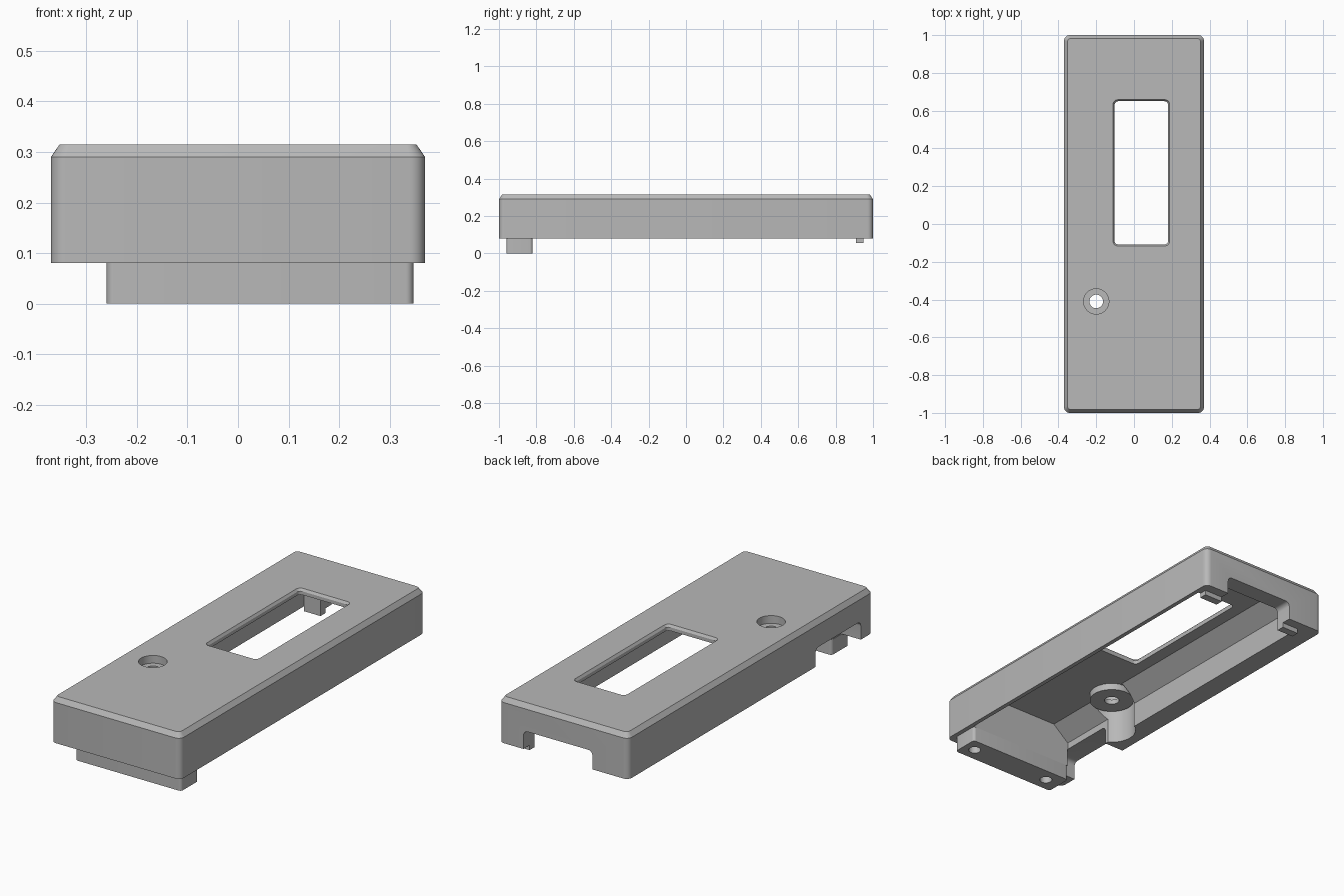
import bpy, bmesh, math

cube = bpy.data.objects.get("Cube")
if cube:
    bpy.data.objects.remove(cube, do_unlink=True)

grey = bpy.data.materials.new("plain_grey")
grey.use_nodes = True
grey.diffuse_color = (0.48, 0.48, 0.48, 1)
grey.node_tree.nodes["Principled BSDF"].inputs["Base Color"].default_value = (0.48, 0.48, 0.48, 1)


def rounded(u0, u1, v0, v1, r, steps=6):
    """Counter-clockwise outline of a rounded rectangle."""
    pts = []
    corners = [(u1 - r, v1 - r), (u0 + r, v1 - r), (u0 + r, v0 + r), (u1 - r, v0 + r)]
    for k, (u, v) in enumerate(corners):
        for i in range(steps + 1):
            a = math.pi / 2 * (k + i / steps)
            pts.append((u + r * math.cos(a), v + r * math.sin(a)))
    return pts


def circle(u, v, r, n=40):
    return [(u + r * math.cos(math.tau * i / n), v + r * math.sin(math.tau * i / n)) for i in range(n)]


def loft(name, layers, axis="z"):
    """Solid through stacked outlines: layers of (outline, height along axis)."""
    place = {"z": lambda u, v, h: (u, v, h),
             "y": lambda u, v, h: (u, h, v),
             "x": lambda u, v, h: (h, u, v)}[axis]
    bm = bmesh.new()
    rings = [[bm.verts.new(place(u, v, h)) for u, v in outline] for outline, h in layers]
    for a, b in zip(rings, rings[1:]):
        for i in range(len(a)):
            j = (i + 1) % len(a)
            bm.faces.new((a[i], a[j], b[j], b[i]))
    bm.faces.new(rings[0][::-1])
    bm.faces.new(rings[-1])
    bmesh.ops.recalc_face_normals(bm, faces=bm.faces)
    mesh = bpy.data.meshes.new(name)
    bm.to_mesh(mesh)
    bm.free()
    obj = bpy.data.objects.new(name, mesh)
    bpy.context.collection.objects.link(obj)
    mesh.materials.append(grey)
    return obj


def prism(name, outline, low, high, axis="z"):
    return loft(name, [(outline, low), (outline, high)], axis)


def activate(obj):
    bpy.ops.object.select_all(action="DESELECT")
    obj.select_set(True)
    bpy.context.view_layer.objects.active = obj


def combine(obj, tool, operation="DIFFERENCE"):
    mod = obj.modifiers.new("combine", "BOOLEAN")
    mod.operation = operation
    mod.solver = "EXACT"
    mod.object = tool
    activate(obj)
    bpy.ops.object.modifier_apply(modifier=mod.name)
    bpy.data.objects.remove(tool, do_unlink=True)


# Main shell with rounded corners and a chamfered top edge
TOP, RIM, CEILING = 0.315, 0.08, 0.285
side = rounded(-0.37, 0.37, -1, 1, 0.03)
shell = loft("cover_shell", [(side, RIM), (side, 0.29),
                             (rounded(-0.353, 0.353, -0.983, 0.983, 0.02), TOP)])

# Hollow underside with sloped upper corners
section = [(-0.26, 0), (0.348, 0), (0.348, 0.21), (0.26, CEILING), (-0.17, CEILING), (-0.26, 0.21)]
combine(shell, prism("cavity_cutter", section, -0.82, 0.91, "y"))

# Screw boss: clearance in the wall, disc, counterbore and hole
BX, BY = -0.2, -0.41
combine(shell, prism("clearance_cutter", circle(BX, BY, 0.118), 0, CEILING - 0.002))
combine(shell, prism("boss", circle(BX, BY, 0.109), 0.25, 0.3), "UNION")
combine(shell, prism("counterbore_cutter", circle(BX, BY, 0.067), 0.275, 0.4))
combine(shell, prism("hole_cutter", circle(BX, BY, 0.036), 0.2, 0.4))

# Window with a small chamfer at the top
window = rounded(-0.103, 0.181, -0.108, 0.65, 0.02)
flare = rounded(-0.111, 0.189, -0.116, 0.658, 0.025)
combine(shell, loft("window_cutter", [(window, 0.2), (window, TOP - 0.012), (flare, TOP), (flare, 0.4)]))

# Notches in the back wall and the right wall
combine(shell, prism("back_notch_cutter", rounded(-0.165, 0.23, -0.1, 0.175, 0.025), 0.88, 1.1, "y"))
combine(shell, prism("side_notch_cutter", rounded(-0.9, -0.53, -0.1, 0.175, 0.025), -0.5, -0.258, "x"))

# Front foot with two blind screw holes underneath
foot = prism("front_foot", rounded(-0.26, 0.347, -0.96, -0.82, 0.015), 0, RIM)
for x in (-0.177, 0.283):
    combine(foot, prism("screw_hole_cutter", circle(x, -0.89, 0.03), -0.1, 0.07))

# Small catches under the back wall
parts = [shell, foot]
for name, x0, x1 in (("left_catch", 0.23, 0.335), ("right_catch", -0.26, -0.165)):
    parts.append(prism(name, [(x0, 0.91), (x1, 0.91), (x1, 0.95), (x0, 0.95)], 0.055, RIM))

for part in parts:
    activate(part)
    bpy.ops.object.shade_smooth_by_angle(angle=math.radians(25))
